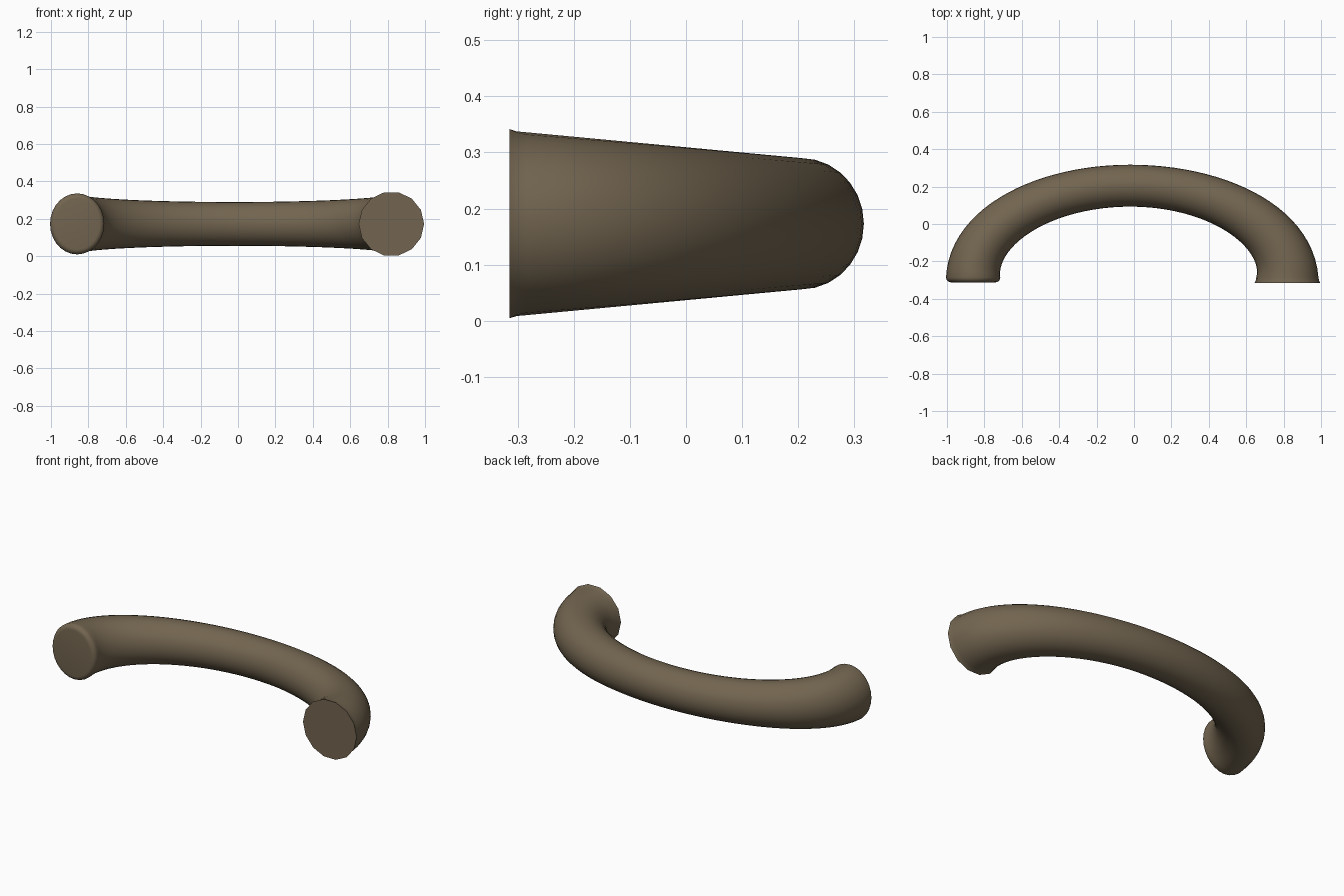
import bpy, bmesh
from math import sin, cos, pi, hypot

if "Cube" in bpy.data.objects:
    bpy.data.objects.remove(bpy.data.objects["Cube"])

SIDES = 28
STEPS = 48
CX, CY, CZ = -0.02, -0.285, 0.173     # centre of the elliptical arch
A, B = 0.84, 0.49                     # arch half-width and rise

bm = bmesh.new()
rings = []


def add_ring(cx, cy, nx, ny, r_flat, r_z, polygon=0.0):
    """Cross-section spanned by the in-plane normal (nx, ny) and z."""
    ring = []
    for i in range(SIDES):
        a = 2 * pi * i / SIDES
        # odd vertices pulled in give the faceted 14-sided rim
        k = 1 - polygon * (1 - cos(pi / 14)) if i % 2 else 1
        u, w = r_flat * k * cos(a), r_z * k * sin(a)
        ring.append(bm.verts.new((cx + nx * u, cy + ny * u, CZ + w)))
    rings.append(ring)


# flared, sharp-edged right end
add_ring(CX + A, -0.315, 1, 0, 0.175, 0.173, 1)
add_ring(CX + A, -0.302, 1, 0, 0.169, 0.167, 0.6)

# tapered arch, thinnest at the middle
for s in range(STEPS + 1):
    t = pi * s / STEPS
    nx, ny = B * cos(t), A * sin(t)
    n = hypot(nx, ny)
    end = 0.166 if s < STEPS / 2 else 0.145
    f = 1 - sin(t)
    add_ring(CX + A * cos(t), CY + B * sin(t), nx / n, ny / n,
             0.112 + (end - 0.112) * f, 0.117 + 0.046 * f)

# rounded left end
for k in range(1, 6):
    a = pi / 2 * k / 5
    d = 0.027 * (1 - cos(a))
    add_ring(CX - A, CY - 0.027 * sin(a), -1, 0, 0.145 - d, 0.163 - d)

# skin and end caps
for r0, r1 in zip(rings, rings[1:]):
    for i in range(SIDES):
        j = (i + 1) % SIDES
        bm.faces.new((r0[i], r0[j], r1[j], r1[i]))
bm.faces.new(rings[0])
bm.faces.new(rings[-1])
bmesh.ops.recalc_face_normals(bm, faces=bm.faces)

mesh = bpy.data.meshes.new("curved_tube")
bm.to_mesh(mesh)
bm.free()
tube = bpy.data.objects.new("curved_tube", mesh)
bpy.context.collection.objects.link(tube)

mat = bpy.data.materials.new("brown")
mat.diffuse_color = (0.17, 0.13, 0.08, 1)
mat.use_nodes = True
mat.node_tree.nodes["Principled BSDF"].inputs["Base Color"].default_value = mat.diffuse_color
mesh.materials.append(mat)

bpy.context.view_layer.objects.active = tube
tube.select_set(True)
bpy.ops.object.shade_smooth_by_angle()
